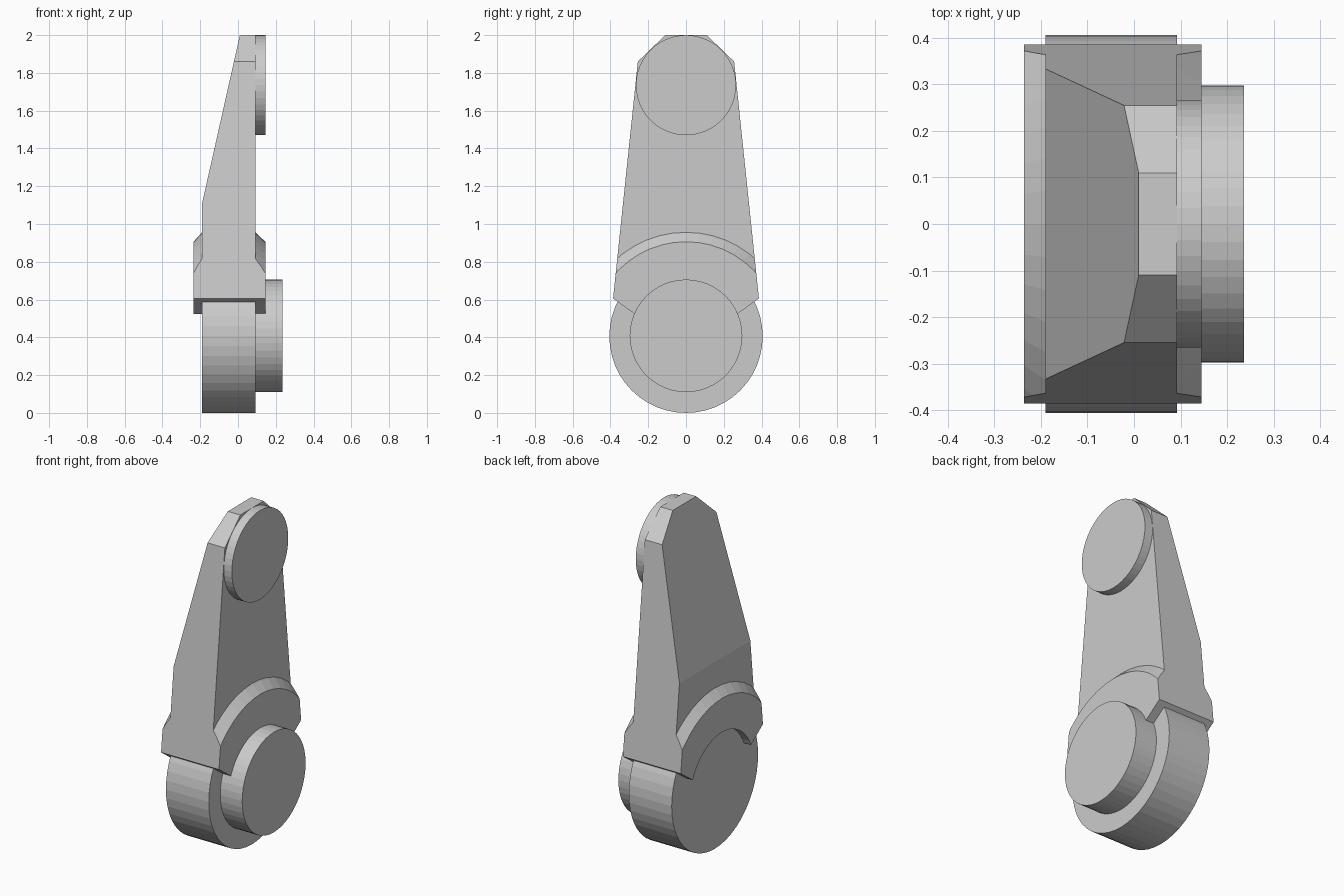
import bpy, bmesh
from math import sin, cos, pi, radians
from mathutils import Vector

if "Cube" in bpy.data.objects:
    bpy.data.objects.remove(bpy.data.objects["Cube"])

SEG = 48
HUB_Z = 0.406            # axis height of the lower hub
BACK, FRONT = -0.19, 0.092


def finish(name, bm):
    bmesh.ops.recalc_face_normals(bm, faces=bm.faces[:])
    mesh = bpy.data.meshes.new(name)
    bm.to_mesh(mesh)
    bm.free()
    ob = bpy.data.objects.new(name, mesh)
    bpy.context.collection.objects.link(ob)
    return ob


def disc(name, z, r, x0, x1):
    """Flat-sided cylinder lying along x."""
    bm = bmesh.new()
    ring = [bm.verts.new((x0, r * cos(2 * pi * i / SEG), z + r * sin(2 * pi * i / SEG)))
            for i in range(SEG)]
    face = bm.faces.new(ring)
    ext = bmesh.ops.extrude_face_region(bm, geom=[face], use_keep_orig=True)
    verts = [v for v in ext["geom"] if isinstance(v, bmesh.types.BMVert)]
    bmesh.ops.translate(bm, verts=verts, vec=(x1 - x0, 0, 0))
    return finish(name, bm)


def cut(bm, co, normal):
    """Slice away everything on the normal side and cap the opening."""
    bmesh.ops.bisect_plane(bm, geom=bm.verts[:] + bm.edges[:] + bm.faces[:],
                           plane_co=co, plane_no=Vector(normal).normalized(),
                           clear_outer=True, dist=1e-5)
    bmesh.ops.holes_fill(bm, edges=[e for e in bm.edges if e.is_boundary], sides=0)


def collar(name, x_in, x_out):
    """Chamfered ring around the hub, trimmed to the arm's outline."""
    bm = bmesh.new()
    section = [(0.298, x_in), (0.298, x_out), (0.5, x_out), (0.55, x_in)]
    rings = [[bm.verts.new((x, r * cos(2 * pi * i / SEG), HUB_Z + r * sin(2 * pi * i / SEG)))
              for r, x in section] for i in range(SEG)]
    for i in range(SEG):
        a, b = rings[i], rings[(i + 1) % SEG]
        for j in range(4):
            k = (j + 1) % 4
            bm.faces.new((a[j], a[k], b[k], b[j]))
    bmesh.ops.recalc_face_normals(bm, faces=bm.faces[:])
    for s in (1, -1):
        cut(bm, (0, s * 0.386, 0.606), (0, s * 1.254, 0.131))   # tapered side
        cut(bm, (0, s * 0.386, 0.606), (0, s * 0.08, -0.111))   # slanted underside
    return finish(name, bm)


# Hub and pivot discs
disc("lower_hub", HUB_Z, 0.406, BACK, FRONT)
disc("lower_pivot", HUB_Z + 0.002, 0.298, FRONT - 0.02, 0.236)
disc("upper_pivot", 1.735, 0.265, FRONT - 0.02, 0.145)

# Tapered arm: half outline mirrored, lower edge arched around the hub
half = [(0.386, 0.606), (0.255, 1.86), (0.11, 2.0)]
arch = [(0.354 * cos(radians(a)), HUB_Z + 0.354 * sin(radians(a)))
        for a in [154.6 - 129.2 * i / 16 for i in range(17)]]
outline = half + [(-y, z) for y, z in reversed(half)] + arch
bm = bmesh.new()
face = bm.faces.new([bm.verts.new((BACK, y, z)) for y, z in outline])
ext = bmesh.ops.extrude_face_region(bm, geom=[face], use_keep_orig=True)
bmesh.ops.translate(bm, verts=[v for v in ext["geom"] if isinstance(v, bmesh.types.BMVert)],
                    vec=(FRONT - BACK, 0, 0))
bmesh.ops.recalc_face_normals(bm, faces=bm.faces[:])
cut(bm, (BACK, 0, 1.11), (-0.89, 0, 0.2))                       # sloped back
finish("arm", bm)

# Collar plates on both faces of the arm
collar("front_collar", FRONT, 0.145)
collar("back_collar", BACK, -0.236)
